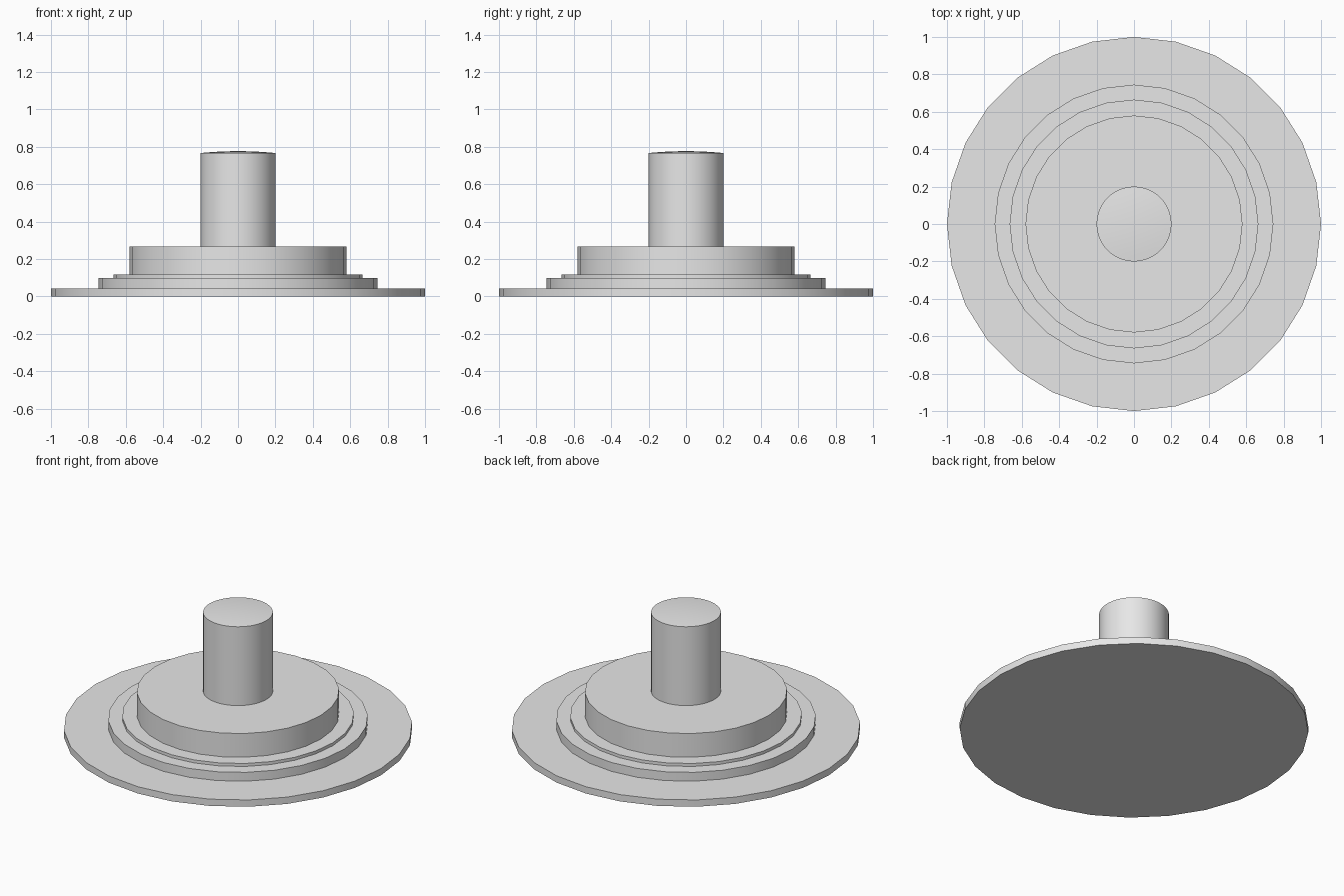
import bpy
import math

old = bpy.data.objects.get("Cube")
if old:
    bpy.data.objects.remove(old, do_unlink=True)

# Single plain grey material
grey = bpy.data.materials.new("plain_grey")
grey.use_nodes = True
grey.diffuse_color = (0.8, 0.8, 0.8, 1)
grey.node_tree.nodes["Principled BSDF"].inputs["Base Color"].default_value = (0.8, 0.8, 0.8, 1)


def lathe(name, profile, sides):
    """Revolve (radius, z) points around z, closing both ends."""
    verts, faces, rings = [], [], []
    for r, z in profile:
        ring = []
        for i in range(sides if r > 0 else 1):
            a = 2 * math.pi * i / sides
            ring.append(len(verts))
            verts.append((r * math.cos(a), r * math.sin(a), z))
        rings.append(ring)
    for low, high in zip(rings, rings[1:]):
        for i in range(sides):
            j = (i + 1) % sides
            if len(high) == 1:
                faces.append((low[i], low[j], high[0]))
            else:
                faces.append((low[i], low[j], high[j], high[i]))
    faces.append(rings[0][::-1])
    if len(rings[-1]) > 1:
        faces.append(rings[-1])
    mesh = bpy.data.meshes.new(name)
    mesh.from_pydata(verts, [], faces)
    mesh.materials.append(grey)
    obj = bpy.data.objects.new(name, mesh)
    bpy.context.collection.objects.link(obj)
    bpy.ops.object.select_all(action='DESELECT')
    obj.select_set(True)
    bpy.context.view_layer.objects.active = obj
    bpy.ops.object.shade_smooth_by_angle(angle=math.radians(30))
    return obj


# Stacked round tiers: name, radius, bottom, top
tiers = [
    ("base_disc", 1.0, 0.0, 0.043),
    ("lower_step", 0.745, 0.043, 0.099),
    ("thin_step", 0.665, 0.099, 0.118),
    ("hub", 0.58, 0.118, 0.268),
]
for name, radius, bottom, top in tiers:
    lathe(name, [(radius, bottom), (radius, top)], 28)

# Central post with a shallow domed top
post_r, rim, rise = 0.2, 0.767, 0.01
dome = [(post_r * k / 6, rim + rise * (1 - (k / 6) ** 2)) for k in range(6, -1, -1)]
lathe("post", [(post_r, 0.268)] + dome, 64)
